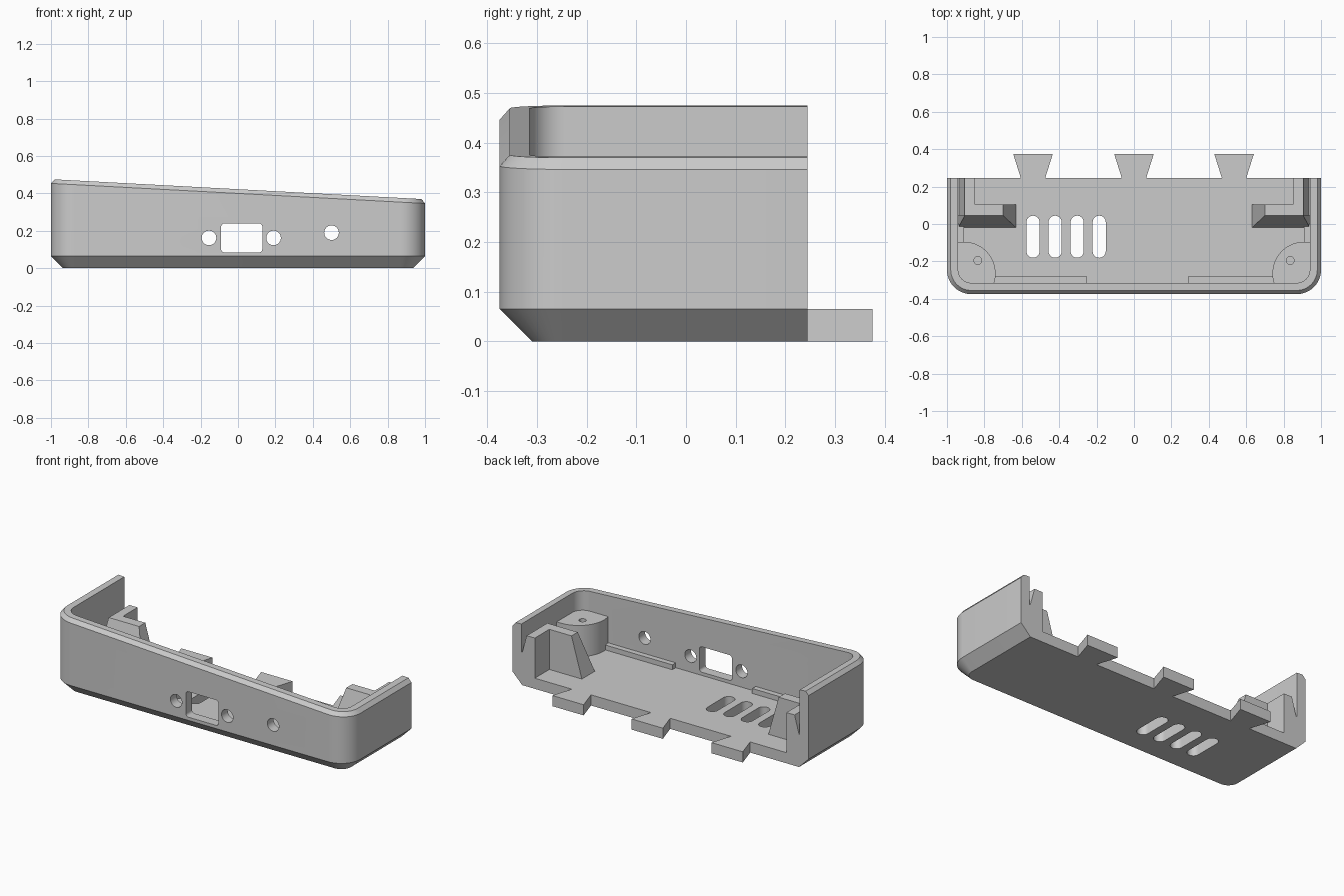
import bpy, bmesh, math
from mathutils import Vector

if "Cube" in bpy.data.objects:
    bpy.data.objects.remove(bpy.data.objects["Cube"])

BACK, FRONT, FLOOR = 0.245, -0.375, 0.065
grey = bpy.data.materials.new("light_grey")
grey.diffuse_color = (0.6, 0.6, 0.6, 1)
grey.use_nodes = True
grey.node_tree.nodes["Principled BSDF"].inputs["Base Color"].default_value = grey.diffuse_color


def finish(name, bm):
    """Turn a bmesh into a grey object with crisp edges."""
    bmesh.ops.recalc_face_normals(bm, faces=bm.faces)
    mesh = bpy.data.meshes.new(name)
    bm.to_mesh(mesh)
    bm.free()
    mesh.materials.append(grey)
    ob = bpy.data.objects.new(name, mesh)
    bpy.context.collection.objects.link(ob)
    return ob


def loft(name, bottom, top):
    """Closed solid between two matching loops of points."""
    bm = bmesh.new()
    a = [bm.verts.new(p) for p in bottom]
    b = [bm.verts.new(p) for p in top]
    bm.faces.new(a)
    bm.faces.new(b)
    for i in range(len(a)):
        j = (i + 1) % len(a)
        bm.faces.new((a[i], a[j], b[j], b[i]))
    return finish(name, bm)


def prism(name, pts, lo, hi, axis="z"):
    """Extrude a 2D outline along z (pts are x, y) or along y (pts are x, z)."""
    put = (lambda p, h: (p[0], p[1], h)) if axis == "z" else (lambda p, h: (p[0], h, p[1]))
    return loft(name, [put(p, lo) for p in pts], [put(p, hi) for p in pts])


def rounded(cx, cy, w, h, r, n=8):
    """Rounded rectangle outline; becomes a circle or a slot for a large radius."""
    pts = []
    for k, (sx, sy) in enumerate(((1, 1), (-1, 1), (-1, -1), (1, -1))):
        for i in range(n + 1):
            a = math.pi / 2 * (k + i / n)
            p = Vector((cx + sx * (w / 2 - r) + r * math.cos(a),
                        cy + sy * (h / 2 - r) + r * math.sin(a)))
            if not pts or (p - pts[-1]).length > 1e-5:
                pts.append(p)
    if (pts[0] - pts[-1]).length < 1e-5:
        pts.pop()
    return pts


def cut(ob, cutter):
    cutter.hide_render = True
    mod = ob.modifiers.new("cut", "BOOLEAN")
    mod.operation, mod.solver, mod.object = "DIFFERENCE", "EXACT", cutter
    bpy.context.view_layer.objects.active = ob
    bpy.ops.object.modifier_apply(modifier=mod.name)
    bpy.data.objects.remove(cutter)


# Shell: U-shaped rings from the bottom, up the outside, over the rim, to the floor
def u_path(d, n=12, radius=0.13):
    r = radius - d
    pts = [(-1 + d, BACK)]
    for sx, start in ((-1, math.pi), (1, 1.5 * math.pi)):
        for i in range(n + 1):
            a = start + math.pi / 2 * i / n
            pts.append((sx * (1 - radius) + r * math.cos(a), FRONT + radius + r * math.sin(a)))
    return pts + [(1 - d, BACK)]


def rim(x):
    return 0.4225 - 0.0536 * x


levels = [(0.065, lambda x: 0), (0, lambda x: FLOOR), (0, lambda x: rim(x) - 0.0225),
          (0.02, rim), (0.06, rim), (0.06, lambda x: FLOOR)]
bm = bmesh.new()
rings = [[bm.verts.new((x, y, z(x))) for x, y in u_path(d)] for d, z in levels]
for a, b in zip(rings, rings[1:]):
    for i in range(len(a) - 1):
        bm.faces.new((a[i], a[i + 1], b[i + 1], b[i]))
bm.faces.new(rings[0])
bm.faces.new(rings[-1])
bm.faces.new([r[0] for r in rings] + [r[-1] for r in reversed(rings)])
shell = finish("shell", bm)

# Front port and round holes: x, z, width, height, corner radius
for x, z, w, h, r in ((0.02, 0.162, 0.22, 0.155, 0.018), (-0.155, 0.162, 0.078, 0.078, 0.039),
                      (0.19, 0.162, 0.078, 0.078, 0.039), (0.5, 0.19, 0.078, 0.078, 0.039)):
    cut(shell, prism("port_cutter", rounded(x, z, w, h, r), -0.45, -0.25, "y"))

# Vent slots in the floor
for i in range(4):
    cut(shell, prism("vent_cutter", rounded(-0.54 + 0.118 * i, -0.068, 0.07, 0.225, 0.035), -0.1, 0.2))

# Dovetail tabs on the back edge
for i, x in enumerate((-0.54, 0, 0.535)):
    prism(f"dovetail_{i + 1}", [(x - 0.065, BACK), (x + 0.065, BACK),
                                (x + 0.106, 0.375), (x - 0.106, 0.375)], 0, FLOOR)

for side, s in (("left", -1), ("right", 1)):
    # Screw boss rounded towards the inside, filling the front corner
    pts = [(0.95, -0.095)]
    for i in range(17):
        a = math.radians(90 + 105 * i / 16)
        pts.append((0.91 + 0.17 * math.cos(a), -0.265 + 0.17 * math.sin(a)))
    pts += [(0.75, -0.32), (0.95, -0.32)]
    boss = prism(f"{side}_screw_boss", [(s * x, y) for x, y in pts], 0.06, 0.255)
    cut(boss, prism("screw_cutter", rounded(s * 0.835, -0.195, 0.042, 0.042, 0.021), 0.1, 0.3))

    # Clip along the side wall, with a V groove beside the wall
    prism(f"{side}_clip", [(s * x, z) for x, z in (
        (0.85, FLOOR), (0.85, 0.31), (0.905, 0.31), (0.935, 0.2), (0.94, 0.2), (0.94, FLOOR))],
        0.045, BACK, "y")

    # Sloped brace across the front of the clip
    loft(f"{side}_clip_brace",
         [(s * x, y, FLOOR) for x, y in ((0.63, -0.02), (0.94, -0.02), (0.94, 0.105), (0.63, 0.105))],
         [(s * x, y, 0.31) for x, y in ((0.70, 0.045), (0.905, 0.045), (0.905, 0.105), (0.70, 0.105))])

    # Low ridges where the floor meets the walls
    inner = 0.25 if s < 0 else 0.29
    prism(f"{side}_front_ridge", [(s * x, y) for x, y in (
        (inner, -0.315), (0.76, -0.315), (0.76, -0.282), (inner, -0.282))], 0.06, 0.095)
    prism(f"{side}_side_ridge", [(s * x, y) for x, y in (
        (0.91, -0.11), (0.945, -0.11), (0.945, 0.0), (0.91, 0.0))], 0.06, 0.095)

# Smooth the rounded corners and keep the edges sharp
for ob in bpy.context.scene.objects:
    ob.select_set(True)
bpy.context.view_layer.objects.active = shell
bpy.ops.object.shade_smooth_by_angle(angle=math.radians(30))
